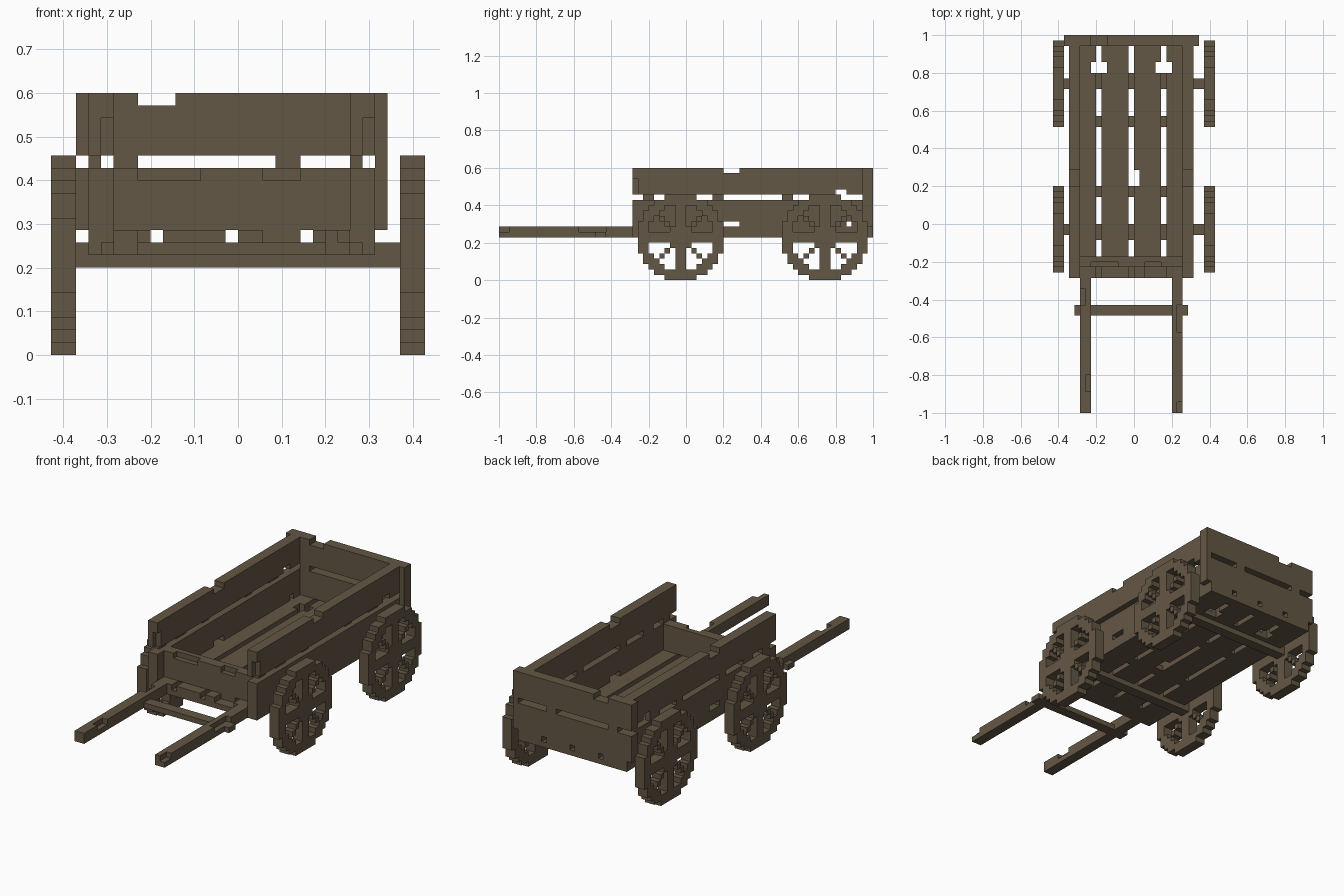
import bpy, bmesh
from mathutils import Vector

if "Cube" in bpy.data.objects:
    bpy.data.objects.remove(bpy.data.objects["Cube"])

U = 2 / 70  # size of one block; the cart is 30 x 70 x 21 blocks

wood = bpy.data.materials.new("weathered brown wood")
wood.diffuse_color = (0.127, 0.095, 0.060, 1)
wood.use_nodes = True
wood.node_tree.nodes["Principled BSDF"].inputs["Base Color"].default_value = wood.diffuse_color


def cells(box):
    x0, x1, y0, y1, z0, z1 = box
    return {(x, y, z) for x in range(x0, x1) for y in range(y0, y1) for z in range(z0, z1)}


def build(name, solid):
    """Make one mesh from a set of blocks, keeping only the outside faces."""
    bm = bmesh.new()
    verts = {}

    def vert(p):
        if p not in verts:
            verts[p] = bm.verts.new(((p[0] - 15) * U, (p[1] - 35) * U, p[2] * U))
        return verts[p]

    for c in solid:
        for axis in range(3):
            for side in (0, 1):
                n = list(c)
                n[axis] += 2 * side - 1
                if tuple(n) in solid:
                    continue
                a, b = (axis + 1) % 3, (axis + 2) % 3
                loop = []
                for da, db in ((0, 0), (1, 0), (1, 1), (0, 1)):
                    p = list(c)
                    p[axis] += side
                    p[a] += da
                    p[b] += db
                    loop.append(vert(tuple(p)))
                bm.faces.new(loop if side else loop[::-1])
    mesh = bpy.data.meshes.new(name)
    bm.to_mesh(mesh)
    bm.free()
    mesh.materials.append(wood)
    obj = bpy.data.objects.new(name, mesh)
    bpy.context.collection.objects.link(obj)


def part(name, boxes, cuts=()):
    solid = set().union(*[cells(b) for b in boxes])
    for c in cuts:
        solid -= cells(c)
    build(name, solid)


# Floor: four planks with gaps, tied by cross beams
floor = [(a, b, 25, 70, 8, 10) for a, b in ((3, 8), (9, 14), (15, 20), (21, 26))]
beams = [(3, 26, a, b, 8, 9) for a, b in ((25, 29), (32, 35), (40, 42), (53, 55), (60, 63), (68, 70))]
part("floor", floor + beams,
     [(7, 10, 63, 65, 8, 10), (19, 22, 63, 65, 8, 10), (15, 16, 42, 45, 8, 10),
      (17, 20, 25, 27, 9, 10)])

# Side walls: two planks each, joined by small blocks in the gap
for name, x, post in (("left_wall", 3, 3), ("right_wall", 24, 24)):
    planks = [(x, x + 2, 25, 68, 10, 15), (x, x + 2, 25, 68, 16, 21)]
    posts = [(post, post + 1, a, b, 15, 16)
             for a, b in ((27, 29), (32, 35), (40, 42), (53, 55), (60, 63))]
    chips = [(x, x + 2, 42, 45, 20, 21), (x, x + 2, 42, 45, 10, 11),
             (x, x + 2, 65, 66, 10, 11), (x, x + 2, 63, 65, 16, 17),
             (x + 1, x + 2, 25, 26, 16, 19)]
    part(name, planks + posts, chips)

# Tail board: two planks with joining blocks
part("tail_board",
     [(2, 27, 68, 70, 10, 15), (2, 27, 68, 70, 16, 21)]
     + [(a, b, 68, 70, 15, 16) for a, b in ((5, 7), (18, 20), (26, 27))],
     [(7, 10, 68, 70, 20, 21)])

# Low front board with chipped top edge
part("front_board", [(5, 24, 27, 29, 10, 15)],
     [(7, 12, 27, 28, 14, 15), (17, 20, 27, 28, 14, 15)])

# Pulling shafts and crossbar
part("left_shaft", [(5, 7, 0, 25, 8, 10)],
     [(5, 6, 20, 23, 9, 10), (6, 7, 4, 7, 9, 10)])
part("right_shaft", [(22, 24, 0, 25, 8, 10)],
     [(23, 24, 15, 20, 9, 10), (23, 24, 0, 2, 9, 10)])
part("crossbar", [(4, 5, 18, 20, 8, 9), (7, 22, 18, 20, 8, 9), (24, 25, 18, 20, 8, 9)])


# Wheels: stepped rim, four straight spokes, four diagonals
def wheel(name, x0, yc):
    solid = set()
    for i in range(-8, 8):
        for k in range(-8, 8):
            a, b = abs(i + 0.5), abs(k + 0.5)
            r = (a * a + b * b) ** 0.5
            rim = 6.4 < r < 8.1
            spoke = r < 7 and (min(a, b) < 1 or a == b)
            if rim or spoke:
                solid |= {(x0 + t, yc + i, 8 + k) for t in (0, 1)}
    build(name, solid)


for end, yc in (("front", 34), ("rear", 61)):
    part(end + "_axle", [(2, 28, yc - 1, yc + 1, 7, 9)])
    wheel(end + "_left_wheel", 0, yc)
    wheel(end + "_right_wheel", 28, yc)
